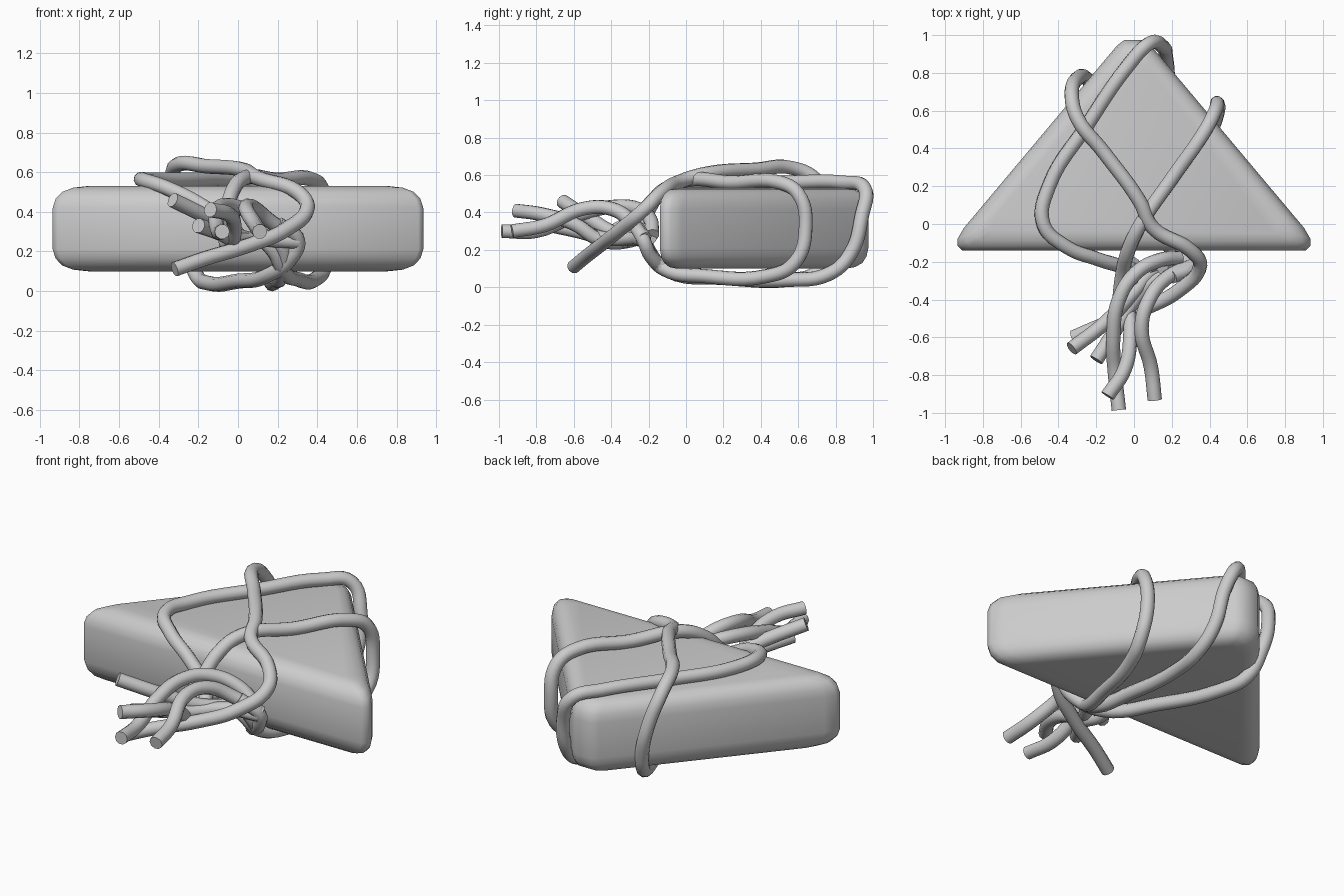
import bpy, bmesh

ROPE = 0.038


def finish(ob, angle):
    bpy.ops.object.select_all(action='DESELECT')
    ob.select_set(True)
    bpy.context.view_layer.objects.active = ob
    if ob.type == 'CURVE':
        bpy.ops.object.convert(target='MESH')
    bpy.ops.object.shade_smooth_by_angle(angle=angle)


def rope(name, pts):
    cu = bpy.data.curves.new(name, 'CURVE')
    cu.dimensions = '3D'
    cu.bevel_depth = ROPE
    cu.bevel_resolution = 3
    cu.resolution_u = 6
    cu.use_fill_caps = True
    sp = cu.splines.new('BEZIER')
    sp.bezier_points.add(len(pts) - 1)
    for bp, p in zip(sp.bezier_points, pts):
        bp.co = p
        bp.handle_left_type = bp.handle_right_type = 'AUTO'
    ob = bpy.data.objects.new(name, cu)
    bpy.context.collection.objects.link(ob)
    finish(ob, 1.0)


# Triangular wrapped body: rounded outline lofted through inset rings
half = [(0.05, 0.975), (0.09, 0.945), (0.9, -0.02), (0.935, -0.08),
        (0.935, -0.115), (0.91, -0.14)]
outline = half + [(-x, y) for x, y in reversed(half)]
CY = 0.33
profile = [(0.10, 0.81), (0.108, 0.89), (0.13, 0.95), (0.165, 0.985), (0.21, 1.0)]
profile += [(0.63 - z, s) for z, s in reversed(profile)]
bm = bmesh.new()
rings = [[bm.verts.new((x * s, CY + (y - CY) * s, z)) for x, y in outline]
         for z, s in profile]
n = len(outline)
for a, b in zip(rings, rings[1:]):
    for i in range(n):
        j = (i + 1) % n
        bm.faces.new((a[i], a[j], b[j], b[i]))
bm.faces.new(rings[0])
bm.faces.new(rings[-1])
bmesh.ops.recalc_face_normals(bm, faces=bm.faces)
me = bpy.data.meshes.new("body")
bm.to_mesh(me)
bm.free()
body = bpy.data.objects.new("body", me)
bpy.context.collection.objects.link(body)
finish(body, 0.8)

# Cord around the apex
rope("apex_cord", [
    (0.02, -0.34, 0.24), (-0.05, -0.24, 0.33), (-0.18, -0.19, 0.43),
    (-0.36, -0.12, 0.52), (-0.48, 0.0, 0.56), (-0.45, 0.2, 0.56),
    (-0.25, 0.52, 0.56), (-0.03, 0.84, 0.56), (0.08, 0.955, 0.53),
    (0.15, 0.94, 0.38), (0.17, 0.88, 0.18), (0.18, 0.76, 0.07),
    (0.17, 0.55, 0.04), (0.19, 0.2, 0.05), (0.22, -0.1, 0.09),
    (0.23, -0.2, 0.2), (0.15, -0.23, 0.32)])

# Cord around the right side
rope("right_cord", [
    (-0.08, -0.42, 0.28), (-0.06, -0.26, 0.38), (-0.03, -0.14, 0.5),
    (0.03, -0.01, 0.57), (0.2, 0.24, 0.56), (0.38, 0.5, 0.56),
    (0.43, 0.6, 0.5), (0.44, 0.64, 0.33), (0.44, 0.58, 0.13),
    (0.39, 0.43, 0.06), (0.3, 0.1, 0.06), (0.23, -0.12, 0.1),
    (0.18, -0.2, 0.2), (0.08, -0.22, 0.3)])

# Cord around the left side, ending in a tail at front left
rope("left_cord", [
    (-0.32, -0.6, 0.11), (-0.18, -0.54, 0.16), (0.05, -0.45, 0.23),
    (0.24, -0.35, 0.31), (0.35, -0.22, 0.42), (0.3, -0.14, 0.5),
    (0.1, -0.02, 0.57), (0.03, 0.12, 0.61), (-0.16, 0.38, 0.63),
    (-0.3, 0.56, 0.64), (-0.33, 0.69, 0.58), (-0.3, 0.77, 0.42),
    (-0.25, 0.77, 0.22), (-0.21, 0.7, 0.08), (-0.15, 0.55, 0.04),
    (0.0, 0.2, 0.05), (0.15, -0.08, 0.08), (0.27, -0.19, 0.17),
    (0.3, -0.23, 0.26), (0.2, -0.28, 0.34)])

# Loose tails and the knot strands they leave from
rope("tail_upper_left", [
    (-0.33, -0.66, 0.46), (-0.15, -0.52, 0.37), (0.0, -0.36, 0.28),
    (0.1, -0.25, 0.26), (0.24, -0.19, 0.27)])
rope("tail_middle_left", [
    (-0.2, -0.72, 0.33), (-0.11, -0.58, 0.3), (-0.01, -0.42, 0.26),
    (0.12, -0.28, 0.26), (0.3, -0.23, 0.25)])
rope("tail_front_left", [
    (-0.14, -0.91, 0.41), (-0.05, -0.77, 0.39), (-0.02, -0.6, 0.34),
    (-0.03, -0.45, 0.25), (-0.06, -0.3, 0.25), (0.0, -0.19, 0.3)])
rope("tail_front_middle", [
    (-0.08, -0.985, 0.3), (-0.1, -0.8, 0.3), (-0.11, -0.6, 0.38),
    (-0.08, -0.4, 0.43), (0.01, -0.26, 0.42), (0.14, -0.19, 0.36),
    (0.24, -0.18, 0.28)])
rope("tail_front_right", [
    (0.11, -0.93, 0.3), (0.09, -0.76, 0.33), (0.04, -0.55, 0.42),
    (0.08, -0.4, 0.42), (0.18, -0.28, 0.34), (0.31, -0.22, 0.26)])
